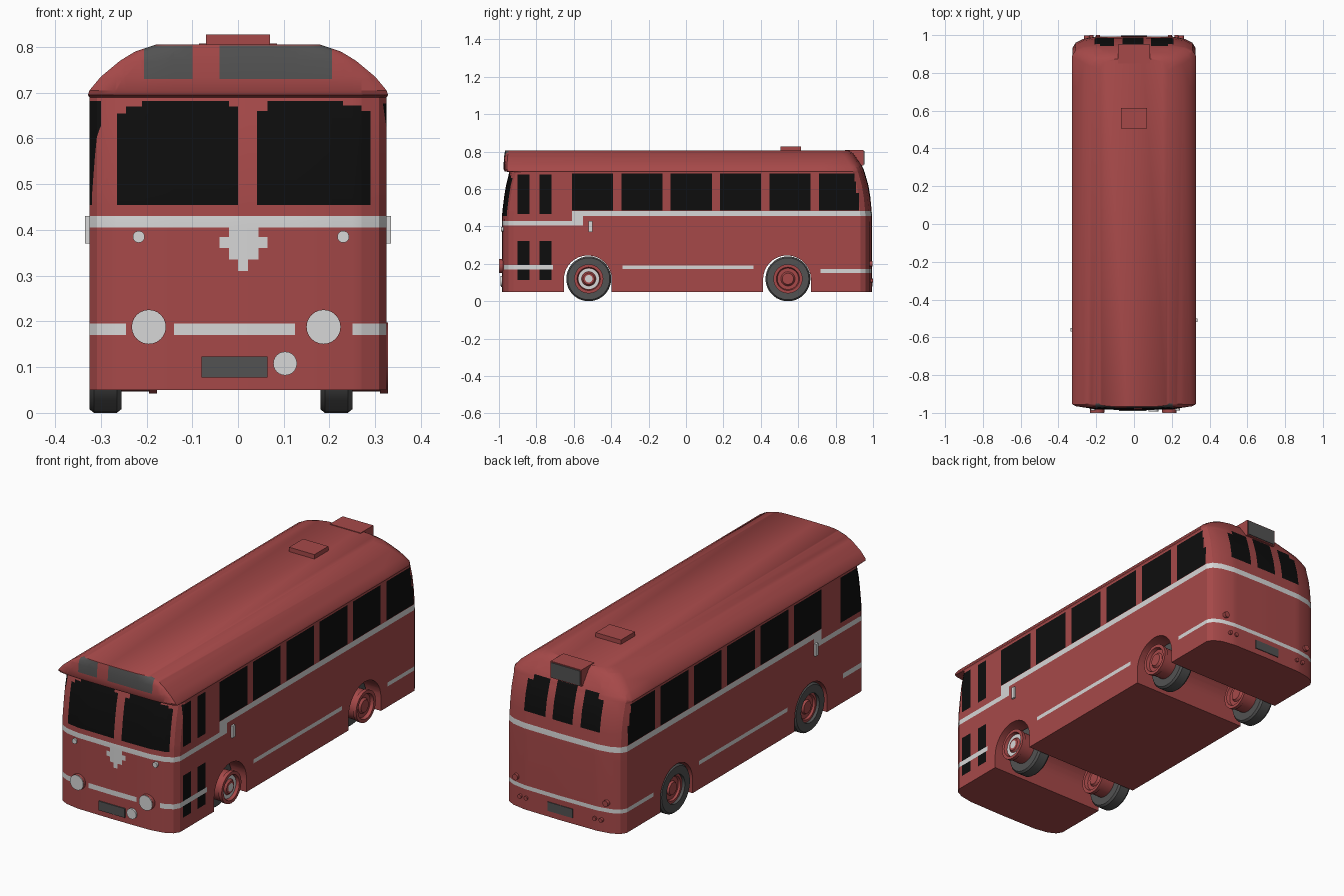
import bpy, bmesh, math
from mathutils import Matrix, Vector

if "Cube" in bpy.data.objects:
    bpy.data.objects.remove(bpy.data.objects["Cube"])


def material(name, r, g, b):
    mat = bpy.data.materials.new(name)
    mat.use_nodes = True
    mat.diffuse_color = (r, g, b, 1)
    mat.node_tree.nodes["Principled BSDF"].inputs["Base Color"].default_value = (r, g, b, 1)
    return mat


red = material("coach_red", .38, .066, .066)
light = material("pale_grey", .68, .68, .68)
grey = material("dark_grey", .085, .085, .085)
black = material("window_black", .004, .004, .004)
palette = [red, light, grey, black]
RED, LIGHT, GREY, BLACK = range(4)


def finish(bm, name, mats, smooth=True):
    bmesh.ops.recalc_face_normals(bm, faces=bm.faces[:])
    mesh = bpy.data.meshes.new(name)
    bm.to_mesh(mesh)
    bm.free()
    obj = bpy.data.objects.new(name, mesh)
    bpy.context.collection.objects.link(obj)
    for mat in mats:
        mesh.materials.append(mat)
    if smooth:
        smooth_sharp(obj)
    return obj


def smooth_sharp(obj):
    bpy.ops.object.select_all(action='DESELECT')
    obj.select_set(True)
    bpy.context.view_layer.objects.active = obj
    bpy.ops.object.shade_smooth_by_angle(angle=math.radians(30))


def box(name, x0, x1, y0, y1, z0, z1, mat):
    bm = bmesh.new()
    bmesh.ops.create_cube(bm, size=1)
    centre = Vector((x0 + x1, y0 + y1, z0 + z1)) / 2
    bmesh.ops.scale(bm, vec=(x1 - x0, y1 - y0, z1 - z0), verts=bm.verts)
    bmesh.ops.translate(bm, vec=centre, verts=bm.verts)
    return finish(bm, name, [mat], smooth=False)


def disc(name, x, z, radius, y0, y1, mat):
    """Round lamp lying along y."""
    bm = bmesh.new()
    place = Matrix.Translation((x, (y0 + y1) / 2, z)) @ Matrix.Rotation(math.pi / 2, 4, 'X')
    bmesh.ops.create_cone(bm, cap_ends=True, segments=24, radius1=radius, radius2=radius,
                          depth=abs(y1 - y0), matrix=place)
    return finish(bm, name, [mat])


def lathe(name, profile, x, y, z, mat, closed=False):
    """Spin (x, radius) points around a wheel axle."""
    bm = bmesh.new()
    verts = [bm.verts.new((px, 0, r)) for px, r in profile]
    edges = [bm.edges.new(pair) for pair in zip(verts, verts[1:])]
    if closed:
        edges.append(bm.edges.new((verts[-1], verts[0])))
    bmesh.ops.spin(bm, geom=verts + edges, cent=(0, 0, 0), axis=(1, 0, 0),
                   angle=math.tau, steps=36, use_duplicate=False)
    bmesh.ops.remove_doubles(bm, verts=bm.verts[:], dist=1e-5)
    bmesh.ops.translate(bm, vec=(x, y, z), verts=bm.verts)
    return finish(bm, name, [mat])


# Body shell: height, half width, front y, rear y, front corner depth
LEVELS = [(.05, .325, -.985, .995, 1), (.42, .325, -.985, .995, 1), (.48, .325, -.982, .993, 1),
          (.56, .325, -.972, .985, 1), (.62, .325, -.962, .975, 1), (.69, .325, -.945, .955, 1),
          (.695, .328, -.97, .952, .3), (.705, .325, -.975, .95, .3), (.735, .3, -.975, .935, .3),
          (.77, .258, -.973, .91, .3), (.79, .225, -.97, .895, .3), (.805, .18, -.967, .875, .3)]
CORNER = [(0, 0), (.62, .003), (.83, .015), (.95, .035), (1, .062)]


def outline(z, w, front, rear, depth):
    half = [(w * u, front + d * depth) for u, d in CORNER]
    half += [(w * u, rear - d) for u, d in reversed(CORNER)]
    full = half + [(-x, y) for x, y in reversed(half[1:-1])]
    return [(x, y, z) for x, y in full]


bm = bmesh.new()
rings = [[bm.verts.new(p) for p in outline(*level)] for level in LEVELS]
for low, high in zip(rings, rings[1:]):
    for i in range(len(low)):
        j = (i + 1) % len(low)
        bm.faces.new((low[i], low[j], high[j], high[i]))
bm.faces.new(rings[0])
bm.faces.new(rings[-1])
bmesh.ops.recalc_face_normals(bm, faces=bm.faces[:])

# Painted areas: start, end along the panel, bottom, top, colour
both_sides = [(-.61 + i * .264, -.39 + i * .264, .485, .682, BLACK) for i in range(5)]
both_sides += [(.71, .925, .485, .58, BLACK), (.71, .91, .58, .64, BLACK), (.71, .9, .64, .682, BLACK),
               (-1, -.55, .405, .43, LIGHT), (-.61, -.55, .43, .455, LIGHT), (-.61, 1, .455, .483, LIGHT),
               (-.34, .36, .172, .192, LIGHT), (.72, 1, .152, .172, LIGHT)]
door = [(y, y + .063, z, z + .21, BLACK) for y in (-.9, -.783) for z in (.113, .467)]
areas = {
    "left": door + both_sides + [(-1, -.71, .17, .195, LIGHT)],
    "right": both_sides + [(-.93, -.76, .455, .682, BLACK), (-1, -.78, .17, .195, LIGHT)],
    "front": [(-.265, 0, .455, .655, BLACK), (-.245, 0, .655, .67, BLACK), (-.21, -.02, .67, .682, BLACK),
              (.042, .29, .455, .66, BLACK), (.065, .27, .66, .672, BLACK), (.065, .23, .672, .682, BLACK),
              (-.4, .4, .405, .43, LIGHT), (-.02, .045, .385, .405, LIGHT), (-.04, .065, .36, .385, LIGHT),
              (-.02, .045, .335, .36, LIGHT), (0, .022, .31, .335, LIGHT),
              (-.4, -.245, .17, .195, LIGHT), (-.14, .125, .17, .195, LIGHT), (.25, .4, .17, .195, LIGHT),
              (-.205, -.1, .73, .803, GREY), (-.04, .205, .73, .803, GREY)],
    "rear": [(-.06, .05, .54, .72, BLACK), (-.21, -.105, .54, .69, BLACK), (.09, .21, .54, .69, BLACK),
             (-.18, -.105, .69, .715, BLACK), (.09, .18, .69, .715, BLACK),
             (-.4, .4, .455, .483, LIGHT), (-.4, .4, .152, .172, LIGHT)],
}


def panel(face):
    c = face.calc_center_median()
    if abs(c.x) > .3:
        return "left" if c.x > 0 else "right"
    return "front" if c.y < -.9 else "rear" if c.y > .85 else "none"


def slice_at(faces, axis, value):
    normal = Vector((0, 0, 0))
    normal[axis] = 1
    parts = {e for f in faces for e in f.edges} | {v for f in faces for v in f.verts}
    bmesh.ops.bisect_plane(bm, geom=list(faces) + list(parts), dist=1e-5,
                           plane_co=normal * value, plane_no=normal)


for edge_x in (-.3, .3):
    slice_at(bm.faces[:], 0, edge_x)
for name, rects in areas.items():
    along = 1 if name in ("left", "right") else 0
    cuts = {(along, v) for r in rects for v in r[:2]} | {(2, v) for r in rects for v in r[2:4]}
    for axis, value in sorted(cuts):
        slice_at([f for f in bm.faces if panel(f) == name], axis, value)
for face in bm.faces:
    name = panel(face)
    c = face.calc_center_median()
    along = c.y if name in ("left", "right") else c.x
    for a0, a1, z0, z1, colour in areas.get(name, []):
        if a0 < along < a1 and z0 < c.z < z1:
            face.material_index = colour
body = finish(bm, "body", palette, smooth=False)

# Wheel arches cut straight through the body
AXLES = {"front": -.52, "rear": .545}
for label, axle in AXLES.items():
    bm = bmesh.new()
    arc = [math.pi * i / 16 for i in range(17)]
    shape = [(.128 * math.cos(a), .117 + .128 * math.sin(a)) for a in arc] + [(-.128, -.1), (.128, -.1)]
    base = bm.faces.new([bm.verts.new((-.5, axle - .005 + y, z)) for y, z in shape])
    side = bmesh.ops.extrude_face_region(bm, geom=[base])["geom"]
    bmesh.ops.translate(bm, vec=(1, 0, 0), verts=[v for v in side if isinstance(v, bmesh.types.BMVert)])
    cutter = finish(bm, label + "_arch_cutter", [red], smooth=False)
    cutter.hide_render = True
    mod = body.modifiers.new("arch", 'BOOLEAN')
    mod.operation, mod.solver, mod.object = 'DIFFERENCE', 'EXACT', cutter
    bpy.context.view_layer.objects.active = body
    bpy.ops.object.modifier_apply(modifier=mod.name)
    bpy.data.objects.remove(cutter)
smooth_sharp(body)

# Wheels: tyre ring and deep dished hub, the right pair shifted copies of the left
TYRE = [(.18, .072), (.18, .112), (.19, .12), (.24, .12), (.25, .112), (.25, .072)]
HUB = [(.195, 0), (.195, .03), (.205, .035), (.205, .055), (.195, .06), (.195, .073), (.31, .073),
       (.31, .078), (.328, .078), (.328, .062), (.312, .057), (.312, .038), (.322, .03), (.322, 0)]
for label, axle in AXLES.items():
    for side, shift in (("left", 0), ("right", -.505)):
        lathe(f"{label}_{side}_tyre", TYRE, shift, axle, .12, grey, closed=True)
        lathe(f"{label}_{side}_hub", HUB, shift, axle, .12, red)
lathe("hub_ring", [(.314, .039), (.314, .056)], 0, AXLES["front"], .12, light)
lathe("hub_cap", [(.324, 0), (.324, .02)], 0, AXLES["front"], .12, light)

# Front lamps and number plate
for x in (-.195, .187):
    disc("headlight_housing", x, .188, .038, -.96, -.997, red)
    disc("headlight_lens", x, .188, .037, -.997, -1, light)
for x in (-.217, .23):
    disc("marker_lamp", x, .385, .013, -.96, -.988, light)
disc("fog_lamp", .103, .108, .026, -.97, -.992, light)
box("front_plate", -.08, .065, -.99, -.982, .077, .123, grey)

# Rear lamps, plate and sign box
for side in (-1, 1):
    disc("tail_lamp", side * .25, .2, .015, .96, .998, red)
    for x in (.19, .225):
        disc("reflector", side * x, .11, .01, .97, 1, red)
box("rear_plate", -.07, .07, .99, .998, .08, .125, grey)
box("rear_sign_box", -.085, .085, .85, .95, .725, .808, red)
box("rear_sign_face", -.08, .08, .948, .954, .73, .803, grey)

# Roof hatch and side indicators
box("roof_hatch", -.07, .07, .505, .615, .8, .827, red)
box("left_indicator", .32, .335, -.52, -.5, .37, .43, light)
box("right_indicator", -.335, -.32, -.57, -.55, .37, .43, light)
